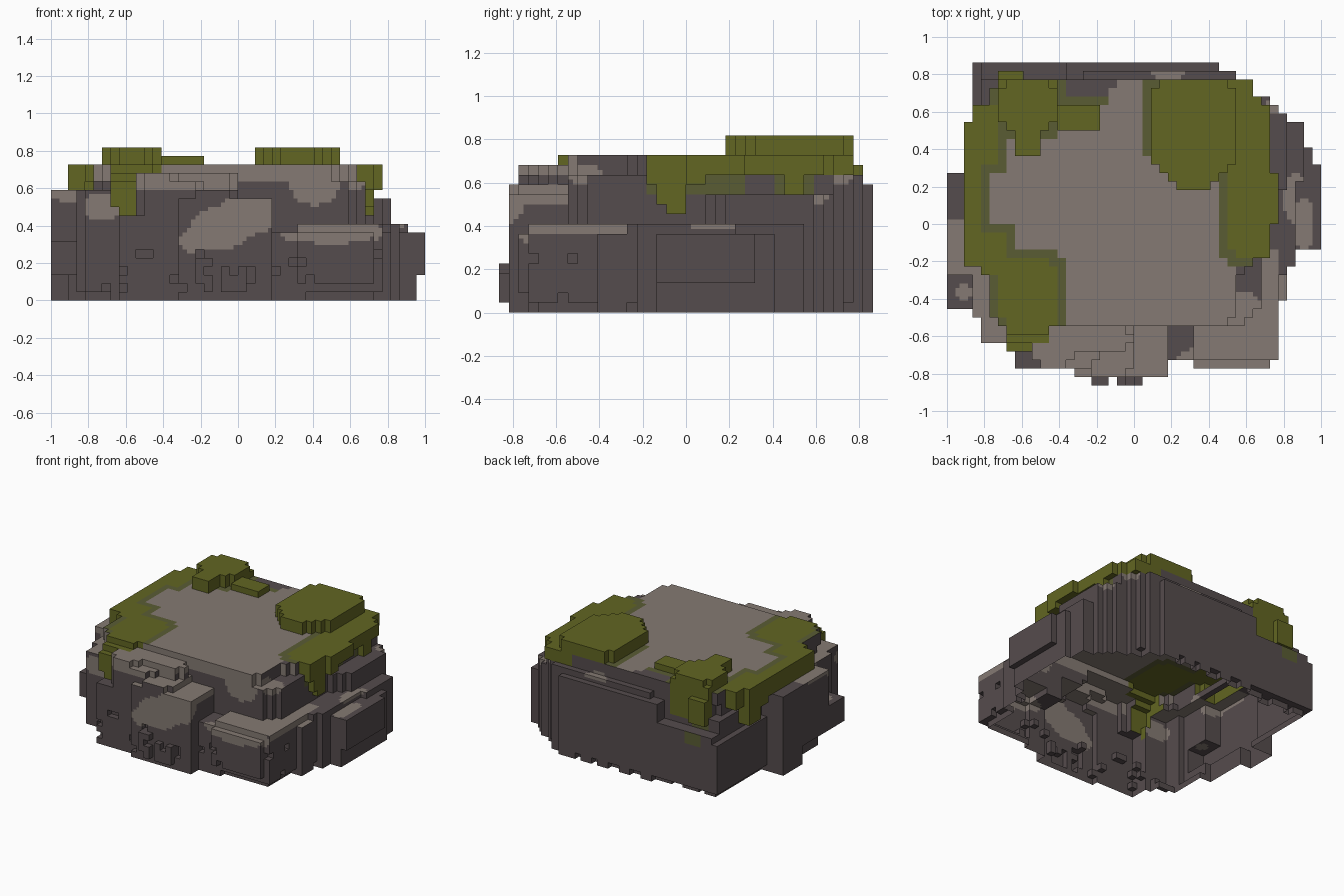
import bpy, bmesh, random
from mathutils import Vector

if "Cube" in bpy.data.objects:
    bpy.data.objects.remove(bpy.data.objects["Cube"])

U = 1 / 22          # block size
random.seed(4)


def make_material(name, srgb):
    col = [((c / 255 + 0.055) / 1.055) ** 2.4 for c in srgb] + [1]
    m = bpy.data.materials.new(name)
    m.use_nodes = True
    m.diffuse_color = col
    m.node_tree.nodes["Principled BSDF"].inputs["Base Color"].default_value = col
    return m


DARK, PALE, MOSS, FADED = range(4)
MATERIALS = [make_material("dark rock", (85, 76, 77)),
             make_material("pale rock", (133, 122, 115)),
             make_material("moss", (98, 102, 34)),
             make_material("faded moss", (90, 92, 52))]

cells = {}          # block position -> part name


def slab(part, x, y, z, cut=0):
    """Fill a box of blocks, with stepped vertical corners."""
    for i in range(*x):
        for j in range(*y):
            corner = min(i - x[0], x[1] - 1 - i) + min(j - y[0], y[1] - 1 - j)
            if corner >= cut:
                for k in range(*z):
                    cells[i, j, k] = part


# Main rock body and its stepped rims
slab("main_rock", (-18, 10), (-12, 18), (0, 10))
slab("main_rock", (-19, 10), (6, 19), (1, 9))
slab("main_rock", (-18, 10), (6, 19), (9, 10))
slab("main_rock", (-8, 10), (6, 19), (0, 13))
slab("main_rock", (-17, 15), (-12, 17), (0, 14), 2)
slab("main_rock", (-7, 13), (6, 18), (0, 14), 1)
slab("main_rock", (-18, -8), (0, 17), (0, 12))
slab("main_rock", (4, 18), (2, 15), (0, 12), 2)
slab("main_rock", (-15, 14), (-15, 5), (0, 7), 1)

# Side rocks
slab("right_rock", (8, 19), (-6, 13), (0, 9), 1)
slab("right_rock", (8, 20), (5, 12), (0, 9))
slab("right_rock", (8, 21), (-3, 9), (0, 8))
slab("right_rock", (21, 22), (-3, 7), (3, 8))
slab("left_rock", (-22, -14), (-6, 6), (3, 13))
slab("left_rock", (-22, -14), (1, 6), (0, 3))
slab("left_rock", (-20, -14), (-6, 6), (0, 3))
slab("left_rock", (-22, -14), (-10, -6), (3, 7))
slab("left_rock", (-19, -12), (-11, -6), (1, 13))
slab("left_rock", (-18, -12), (-14, -9), (1, 13))

# Front rocks
slab("low_front_rock", (-14, 8), (-16, -10), (0, 8))
slab("low_front_rock", (-14, -6), (-17, -12), (0, 10))
slab("front_right_rock", (4, 16), (-15, -9), (0, 2))
slab("front_right_rock", (4, 17), (-16, -9), (1, 7))
slab("front_right_rock", (7, 17), (-16, -3), (2, 9))
slab("front_right_rock", (7, 16), (-17, -16), (2, 8))
slab("front_right_rock", (14, 18), (-9, -3), (0, 8))
slab("front_ledge", (-12, -4), (-17, -12), (8, 14), 1)
slab("front_ledge", (-12, -7), (-17, -12), (14, 15), 1)
slab("front_ledge", (-11, 1), (-15, -12), (8, 15), 2)
slab("front_boulder", (-7, 4), (-18, -11), (0, 12))
slab("front_boulder", (-6, 0), (-18, -11), (12, 13), 1)
slab("front_boulder", (-5, -3), (-19, -18), (1, 5))
slab("front_boulder", (-2, 1), (-19, -18), (1, 4))

# Flat cap on top
slab("cap_rock", (-17, 12), (-12, 17), (14, 16), 1)
slab("cap_rock", (-18, -15), (-5, 12), (14, 16))
slab("cap_rock", (5, 14), (-7, 17), (14, 16), 2)

# Moss on the left and front left
slab("left_moss", (-20, -18), (-5, 12), (13, 16))
slab("left_moss", (-19, -16), (7, 14), (13, 16))
slab("left_moss", (-20, -18), (9, 12), (10, 16))
slab("left_moss", (-20, -18), (7, 9), (12, 16))
slab("left_moss", (-18, -15), (-6, -1), (14, 16))
slab("left_moss", (-16, -9), (-12, -4), (14, 16), 1)
slab("left_moss", (-15, -9), (-12, -6), (14, 16))
slab("left_moss", (-15, -10), (-13, -12), (14, 16))
slab("left_moss", (-15, -10), (-14, -11), (12, 15))
slab("left_moss", (-15, -10), (-13, -12), (15, 16))
slab("left_moss", (-15, -11), (-15, -11), (11, 14))
slab("left_moss", (-14, -11), (-15, -11), (9, 14))

# Raised moss at the back
slab("back_left_moss", (-16, -9), (11, 17), (14, 18), 1)
slab("back_left_moss", (-16, -9), (16, 17), (11, 17))
slab("back_left_moss", (-14, -11), (8, 12), (16, 18))
slab("back_left_moss", (-16, -13), (17, 18), (11, 15))
slab("small_moss", (-9, -4), (11, 14), (16, 17))
slab("back_right_moss", (2, 12), (6, 17), (16, 18), 1)
slab("back_right_moss", (4, 10), (4, 7), (16, 18), 1)

# Moss hanging over the right side
slab("right_moss", (11, 16), (-4, 15), (14, 16), 1)
slab("right_moss", (14, 17), (0, 6), (14, 16))
slab("right_moss", (14, 17), (0, 2), (13, 16))
slab("right_moss", (13, 16), (-4, 0), (13, 16))
slab("right_moss", (14, 16), (-3, 0), (11, 16))
slab("right_moss", (14, 16), (-2, 0), (10, 16))
slab("right_moss", (15, 16), (10, 12), (12, 16))
slab("right_moss", (9, 14), (14, 17), (14, 16))


# Chip small blocks out of the lower walls, mostly at the front
def open_side(c):
    i, j, k = c
    return any((i + a, j + b, k) not in cells for a, b in ((1, 0), (-1, 0), (0, 1), (0, -1)))


low_wall = sorted(c for c in cells if c[2] < 6 and abs(c[0]) < 18 and open_side(c))
front_wall = [c for c in low_wall if c[1] < -8 and c[2] > 0]
foot = [c for c in low_wall if c[1] >= -8 and c[2] == 0]
for c in random.sample(front_wall, 22) + random.sample(foot, 12):
    del cells[c]

# Pale worn patches: centre and half-size in blocks
PATCHES = [((1, -18, 10), (3.5, 1.5, 2.4)), ((-2, -18, 8.5), (3.6, 1.5, 2.4)),
           ((-5, -18, 7), (2, 1.5, 1.4)), ((3, -18, 11), (2, 2, 2)),
           ((11, -16, 8), (6, 2, 1.6)), ((9, -12, 14), (3, 2, 2.8)),
           ((-16, -14, 11), (2.6, 1.5, 1.6)), ((-19, -6, 13), (4, 1, 1.4)),
           ((-21, -3, 13), (3, 3.4, 0.4)), ((-20, -8, 7), (1, 1, 0.4)),
           ((19, 3, 9), (1.4, 3, 0.4)), ((20, 0, 8), (1.2, 3, 0.4)),
           ((13, 15, 14), (2, 2, 1.2)), ((18, 14, 12), (2.5, 1.2, 1.2)),
           ((4, 18, 14), (2, 1.5, 0.6)), ((13, -10, 14), (2, 2, 1))]
PALE_TOPS = {"cap_rock", "front_ledge", "front_boulder", "front_right_rock"}


def face_colour(cell, part, normal, centre):
    if "moss" in part:
        return MOSS
    i, j, k = cell
    top = normal.z > 0
    # Faded fringe around the moss on the cap, bare streak at the back
    if part == "cap_rock" and top:
        heights = (15, 16) if j > 13 or (0 < i < 3 and j > 7) else (15,)
        ring = [(i + a, j + b, h) for a in (-1, 0, 1) for b in (-1, 0, 1) for h in heights]
        if any("moss" in cells.get(c, "") for c in ring):
            return FADED
        return DARK if (j > 13 and -9 <= i < j - 18) or i > 11 else PALE
    # Moss stains running down the walls
    if part == "main_rock" and normal.x > 0 and k > 11 and (-4 <= j < 6 or 9 <= j < 13):
        return FADED
    if part == "main_rock" and normal.y > 0 and k > 7 and -16 <= i < -13:
        return FADED
    # Worn upper faces
    if top and part in PALE_TOPS and k > 6:
        return PALE
    if top and part == "left_rock" and j < -6 and i >= -19 and k > 10:
        return PALE
    if normal.y < 0 and part in {"cap_rock", "front_ledge"} and k > 12:
        return PALE
    if normal.x > 0 and k >= {"front_right_rock": 8, "front_boulder": 11,
                              "front_ledge": 14}.get(part, 99):
        return PALE
    for mid, size in PATCHES:
        if sum(((a - b) / s) ** 2 for a, b, s in zip(centre, mid, size)) < 1:
            return PALE
    return DARK


def build_part(part):
    """Skin the outer sides of one part in quarter-block faces; the rock is open underneath."""
    bm = bmesh.new()
    verts = {}
    for cell in [c for c in cells if cells[c] == part]:
        for axis in range(3):
            for sign in (-1, 1):
                n = Vector((0, 0, 0))
                n[axis] = sign
                near = tuple(int(a + b) for a, b in zip(cell, n))
                if near in cells or near[2] < 0:
                    continue
                u, v = Vector((0, 0, 0)), Vector((0, 0, 0))
                u[(axis + 1) % 3] = 0.25
                v[(axis + 2) % 3] = 0.25 * sign
                for a, b in ((-1, -1), (1, -1), (1, 1), (-1, 1)):
                    mid = Vector(cell) + Vector((0.5, 0.5, 0.5)) + n / 2 + u * a + v * b
                    loop = []
                    for p in (mid - u - v, mid + u - v, mid + u + v, mid - u + v):
                        key = tuple(round(q * 2) for q in p)
                        if key not in verts:
                            verts[key] = bm.verts.new(Vector(key) * U / 2)
                        loop.append(verts[key])
                    face = bm.faces.new(loop)
                    face.material_index = face_colour(cell, part, n, mid)
    # Merge flat neighbours of one colour
    bmesh.ops.dissolve_limit(bm, angle_limit=0.01, verts=bm.verts[:], edges=bm.edges[:],
                             delimit={'MATERIAL'})
    mesh = bpy.data.meshes.new(part)
    bm.to_mesh(mesh)
    bm.free()
    for m in MATERIALS:
        mesh.materials.append(m)
    bpy.context.collection.objects.link(bpy.data.objects.new(part, mesh))


for name in sorted(set(cells.values())):
    build_part(name)
